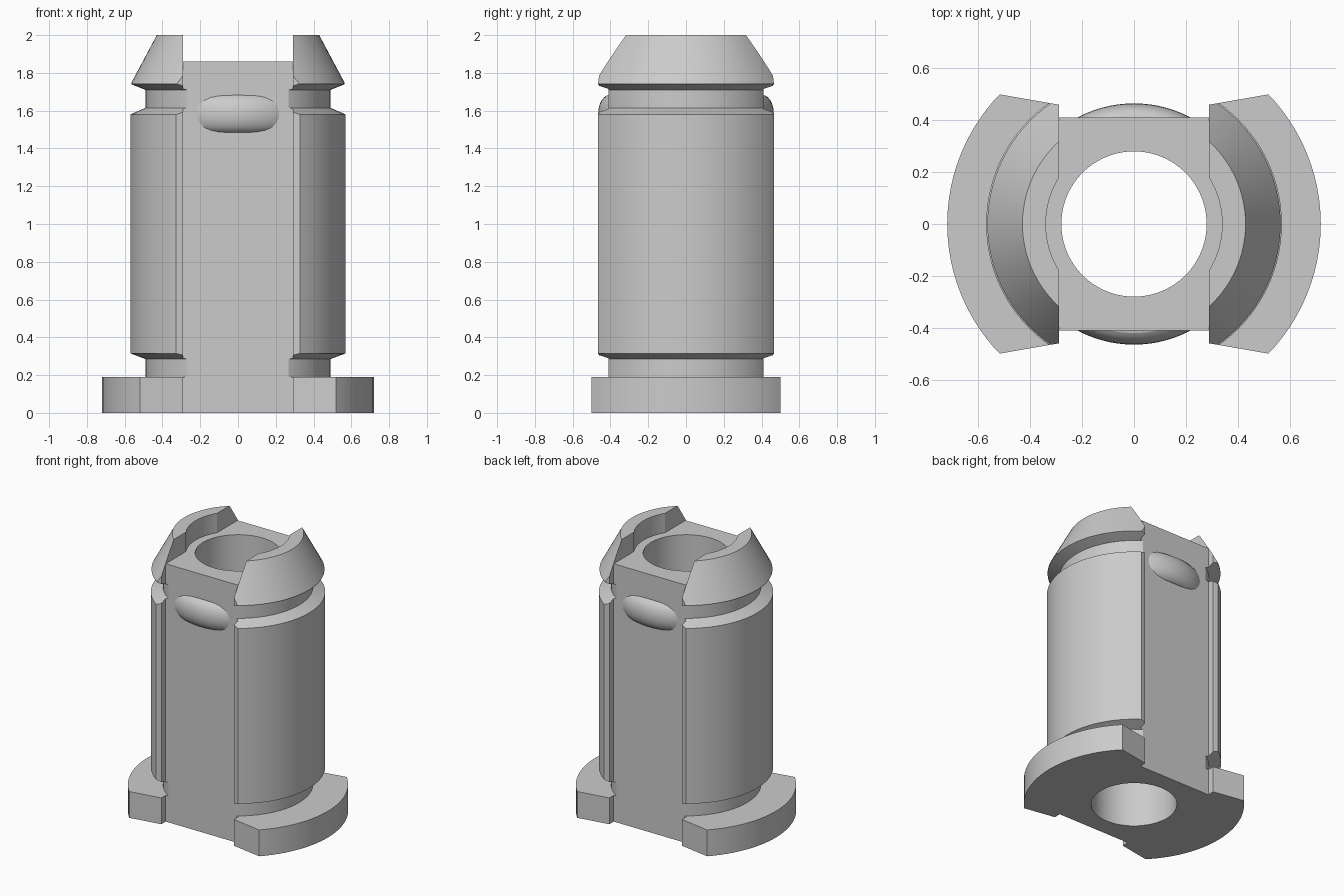
import bpy, bmesh
from math import pi, sin, cos, radians

cube = bpy.data.objects.get("Cube")
if cube:
    bpy.data.objects.remove(cube, do_unlink=True)

grey = bpy.data.materials.new("plain grey")
grey.use_nodes = True
colour = (0.6, 0.6, 0.6, 1)
grey.diffuse_color = colour
grey.node_tree.nodes["Principled BSDF"].inputs["Base Color"].default_value = colour


def finish(bm, name):
    bmesh.ops.recalc_face_normals(bm, faces=bm.faces)
    mesh = bpy.data.meshes.new(name)
    bm.to_mesh(mesh)
    bm.free()
    mesh.materials.append(grey)
    obj = bpy.data.objects.new(name, mesh)
    bpy.context.collection.objects.link(obj)
    return obj


def revolve(name, profile, steps=96):
    """Turn a closed (radius, height) loop around the z axis."""
    bm = bmesh.new()
    rings = []
    for i in range(steps):
        a = 2 * pi * i / steps
        rings.append([bm.verts.new((r * cos(a), r * sin(a), z)) for r, z in profile])
    n = len(profile)
    for i in range(steps):
        here, after = rings[i], rings[(i + 1) % steps]
        for j in range(n):
            k = (j + 1) % n
            bm.faces.new((here[j], after[j], after[k], here[k]))
    return finish(bm, name)


def prism(name, outline, low, high):
    """Extrude a plan outline upwards."""
    bm = bmesh.new()
    face = bm.faces.new([bm.verts.new((x, y, low)) for x, y in outline])
    top = bmesh.ops.extrude_face_region(bm, geom=[face])["geom"]
    verts = [v for v in top if isinstance(v, bmesh.types.BMVert)]
    bmesh.ops.translate(bm, vec=(0, 0, high - low), verts=verts)
    return finish(bm, name)


def combine(target, other, operation):
    mod = target.modifiers.new(operation.title(), 'BOOLEAN')
    mod.operation, mod.solver, mod.object = operation, 'EXACT', other
    bpy.context.view_layer.objects.active = target
    bpy.ops.object.modifier_apply(modifier=mod.name)
    bpy.data.objects.remove(other, do_unlink=True)


# Turned body: flange, lower neck, barrel, upper neck, tapered lip, bore
body = revolve("clip_body", [
    (0.28, 0), (0.72, 0), (0.72, 0.19), (0.49, 0.19), (0.49, 0.285),
    (0.57, 0.315), (0.57, 1.58), (0.49, 1.615), (0.49, 1.71),
    (0.565, 1.74), (0.565, 1.747), (0.43, 2), (0.34, 2), (0.34, 1.86), (0.28, 1.86)])

# Plan outline: flat front and back, side wings flaring outwards
half, flat = 0.29, 0.41
quarter = [(half, flat), (half, 0.46), (0.9, 0.566)]
right_side = quarter + [(x, -y) for x, y in reversed(quarter)]
outline = right_side + [(-x, -y) for x, y in right_side]
combine(body, prism("outline_cutter", outline, -0.1, 2.1), 'INTERSECT')

# Slot across the top between the two lips
slot = [(half, -1), (half, 1), (-half, 1), (-half, -1)]
combine(body, prism("slot_cutter", slot, 1.86, 2.2), 'DIFFERENCE')

# Rounded catches swelling out of the front and back flats
ring = [(0.405 + 0.06 * cos(t * pi / 12), 1.583 + 0.1 * sin(t * pi / 12))
        for t in range(24)]
combine(body, revolve("catch_ring", ring), 'UNION')

# Smooth curved walls with crisp edges
bpy.ops.object.select_all(action='DESELECT')
body.select_set(True)
bpy.context.view_layer.objects.active = body
bpy.ops.object.shade_smooth_by_angle(angle=radians(20))
